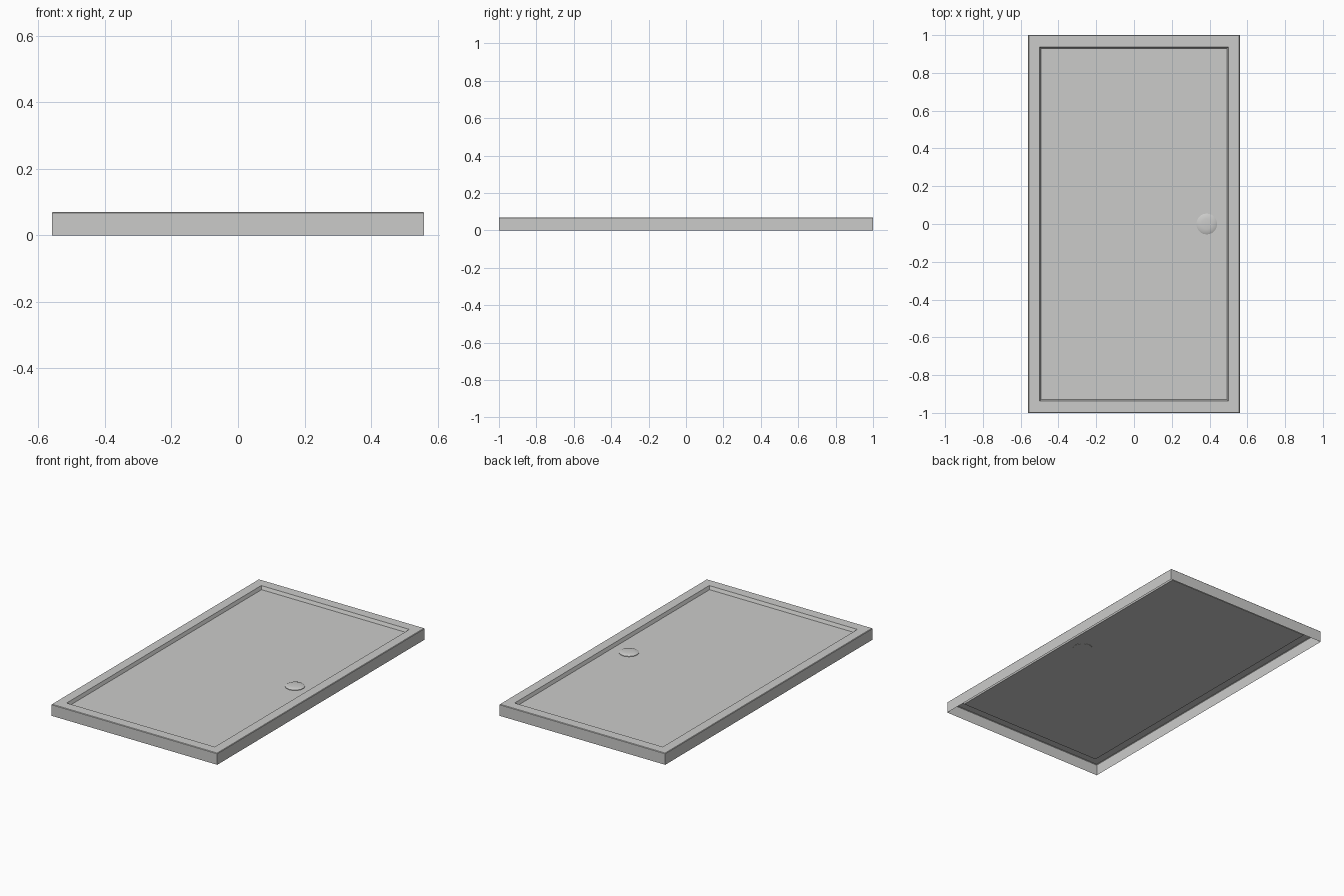
import bpy
import bmesh
import math

if "Cube" in bpy.data.objects:
    bpy.data.objects.remove(bpy.data.objects["Cube"])

HEIGHT, FLOOR_Z = 0.07, 0.05
DRAIN_X, DRAIN_R = 0.385, 0.055

grey = bpy.data.materials.new("warm grey")
grey.use_nodes = True
colour = (0.6, 0.6, 0.59, 1)
grey.diffuse_color = colour
grey.node_tree.nodes["Principled BSDF"].inputs["Base Color"].default_value = colour


def finish(name, bm):
    mesh = bpy.data.meshes.new(name)
    bm.to_mesh(mesh)
    bm.free()
    mesh.materials.append(grey)
    obj = bpy.data.objects.new(name, mesh)
    bpy.context.collection.objects.link(obj)
    return obj


def loft(bm, loops):
    """Join successive closed rings of vertices with quads."""
    for low, high in zip(loops, loops[1:]):
        for i in range(len(low)):
            j = (i + 1) % len(low)
            bm.faces.new((low[i], low[j], high[j], high[i]))


def rectangle(bm, half_x, half_y, z):
    corners = ((-1, -1), (1, -1), (1, 1), (-1, 1))
    return [bm.verts.new((half_x * x, half_y * y, z)) for x, y in corners]


def circle(bm, radius, z, sides=32):
    angles = [math.tau * i / sides for i in range(sides)]
    return [bm.verts.new((DRAIN_X + radius * math.cos(a), radius * math.sin(a), z))
            for a in angles]


# Tray shell, open underneath: skirt, flat rim, sloped step and sunken floor
bm = bmesh.new()
profile = [(0.56, 1.0, 0), (0.56, 1.0, HEIGHT - 0.003),
           (0.557, 0.997, HEIGHT), (0.5, 0.938, HEIGHT),
           (0.492, 0.93, FLOOR_Z)]
rings = [rectangle(bm, *step) for step in profile]
loft(bm, rings)
bm.faces.new(rings[-1])
finish("shower_tray", bm)

# Shallow domed drain cover, its rim just showing below the floor
bm = bmesh.new()
cover = [(DRAIN_R, FLOOR_Z - 0.002), (DRAIN_R, FLOOR_Z + 0.003),
         (DRAIN_R * 0.85, FLOOR_Z + 0.007), (DRAIN_R * 0.5, FLOOR_Z + 0.01)]
rings = [circle(bm, r, z) for r, z in cover]
loft(bm, rings)
bm.faces.new(rings[-1])
bm.faces.new(rings[0][::-1])
drain = finish("drain_cover", bm)

bpy.context.view_layer.objects.active = drain
drain.select_set(True)
bpy.ops.object.shade_smooth_by_angle(angle=math.radians(35))
